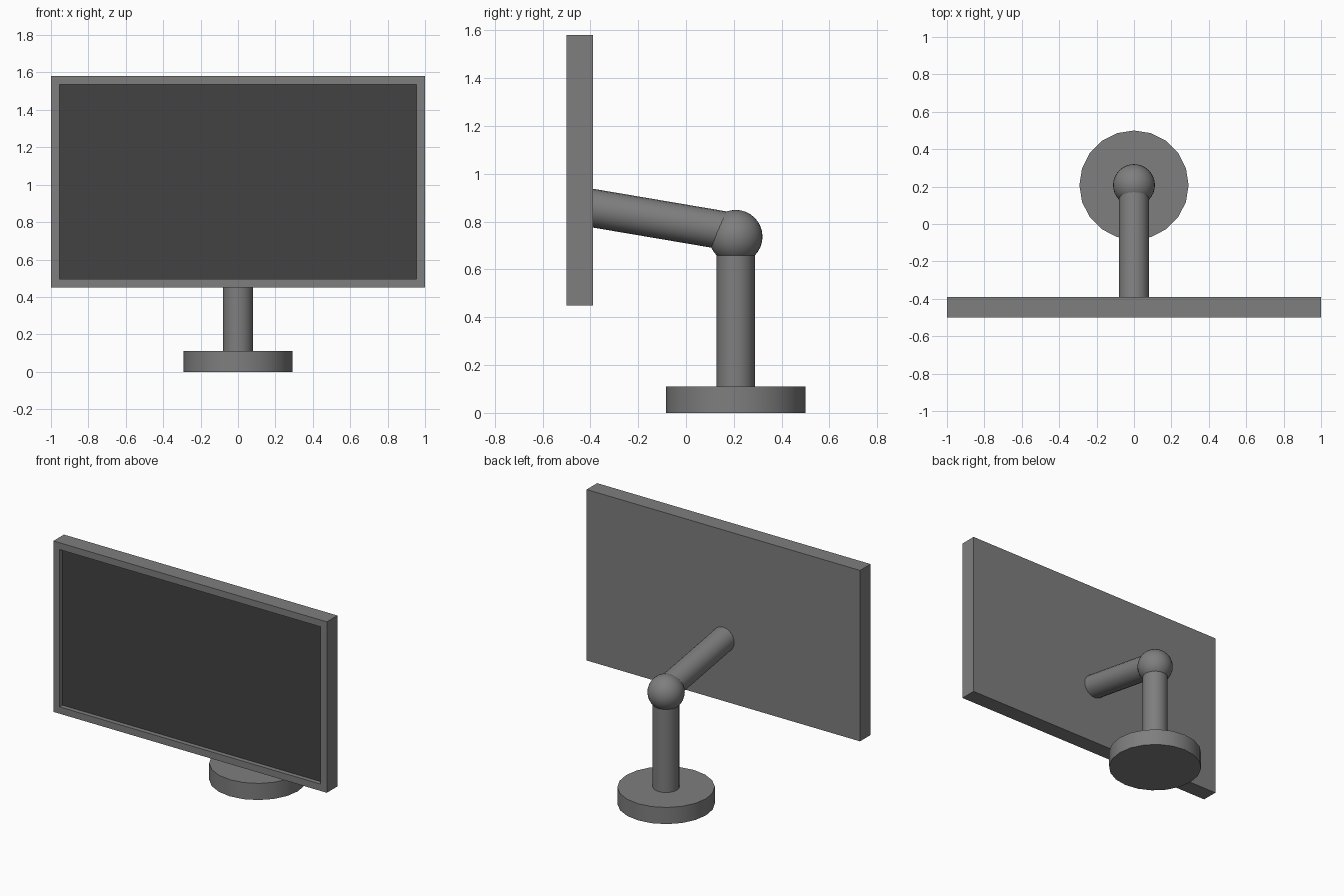
import bpy, bmesh
from mathutils import Vector

if "Cube" in bpy.data.objects:
    bpy.data.objects.remove(bpy.data.objects["Cube"])

AXIS_Y = 0.208   # stand axis
BACK, FRONT = -0.39, -0.50


def material(name, value):
    mat = bpy.data.materials.new(name)
    mat.diffuse_color = (value, value, value, 1)
    mat.use_nodes = True
    mat.node_tree.nodes["Principled BSDF"].inputs["Base Color"].default_value = mat.diffuse_color
    return mat


frame_mat = material("grey_frame", 0.21)
screen_mat = material("dark_screen", 0.055)


def finish(name):
    obj = bpy.context.object
    obj.name = name
    obj.data.materials.append(frame_mat)
    bpy.ops.object.shade_smooth_by_angle()


def rod(name, start, end, radius):
    a, b = Vector(start), Vector(end)
    d = b - a
    bpy.ops.mesh.primitive_cylinder_add(
        vertices=20, radius=radius, depth=d.length, location=(a + b) / 2,
        rotation=d.to_track_quat('Z', 'Y').to_euler())
    finish(name)


# Stand: base disc, upright post, ball joint, tilted arm
rod("base", (0, AXIS_Y, 0), (0, AXIS_Y, 0.11), 0.292)
rod("post", (0, AXIS_Y, 0.10), (0, AXIS_Y, 0.737), 0.08)
bpy.ops.mesh.primitive_uv_sphere_add(segments=32, ring_count=16, radius=0.112,
                                     location=(0, AXIS_Y, 0.737))
finish("ball_joint")
rod("arm", (0, AXIS_Y, 0.755), (0, BACK - 0.03, 0.8615), 0.08)

# Display: box with a recessed dark front face
bm = bmesh.new()
bmesh.ops.create_cube(bm, size=1)
bmesh.ops.scale(bm, vec=(2.0, BACK - FRONT, 1.13), verts=bm.verts)
bmesh.ops.translate(bm, vec=(0, (BACK + FRONT) / 2, 1.015), verts=bm.verts)
bm.normal_update()
front = min(bm.faces, key=lambda f: f.normal.y)
bmesh.ops.inset_individual(bm, faces=[front], thickness=0.045,
                           use_even_offset=True)
panel = bmesh.ops.extrude_discrete_faces(bm, faces=[front])["faces"][0]
bmesh.ops.translate(bm, vec=(0, 0.03, 0), verts=panel.verts)
panel.material_index = 1
mesh = bpy.data.meshes.new("display")
bm.to_mesh(mesh)
bm.free()
mesh.materials.append(frame_mat)
mesh.materials.append(screen_mat)
bpy.context.collection.objects.link(bpy.data.objects.new("display", mesh))
